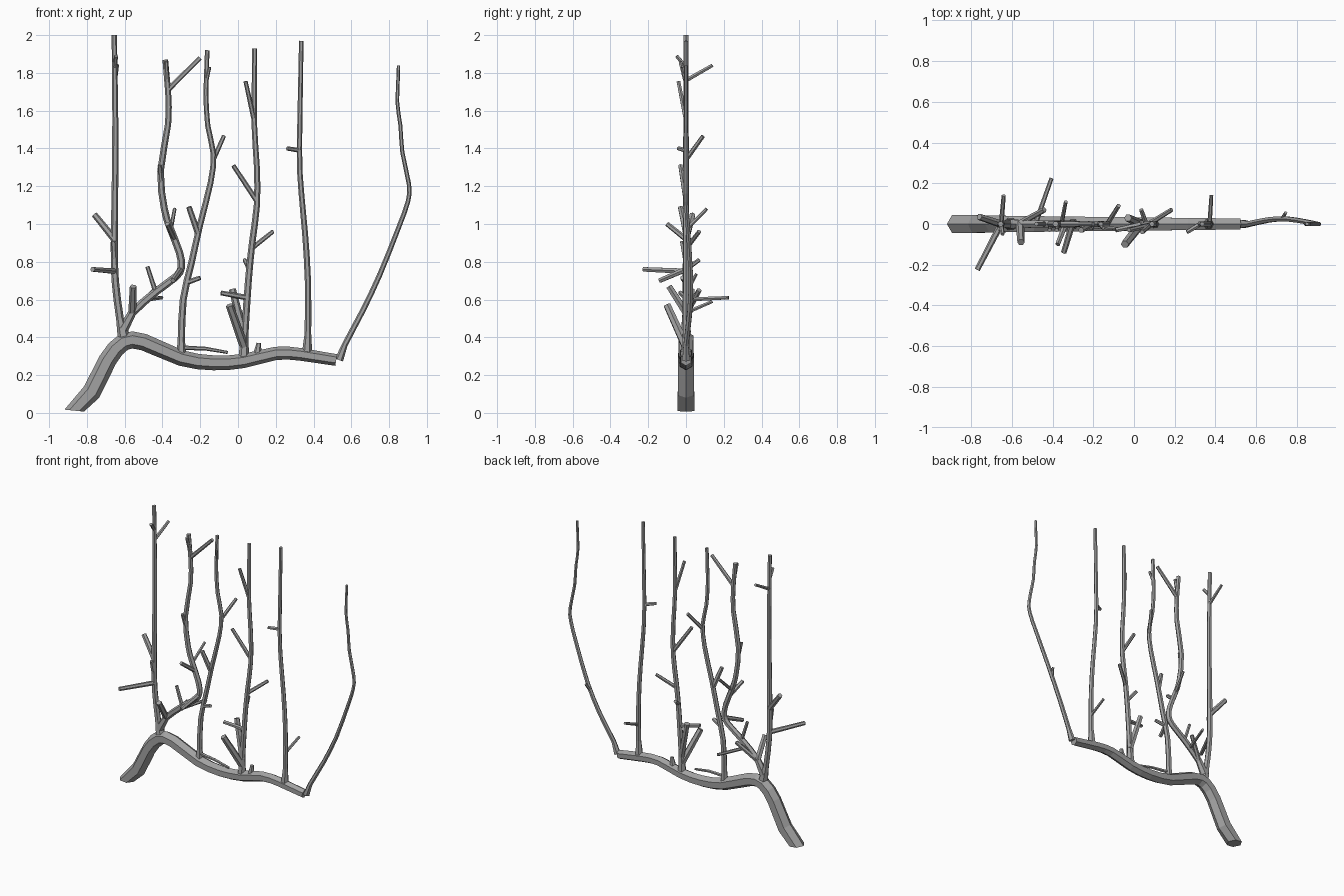
import bpy
import bmesh
import math
from mathutils import Vector

default_cube = bpy.data.objects.get("Cube")
if default_cube:
    bpy.data.objects.remove(default_cube, do_unlink=True)

SIDES = 6

bark = bpy.data.materials.new("grey_bark")
bark.use_nodes = True
bark_colour = (0.36, 0.36, 0.36, 1.0)
bark.diffuse_color = bark_colour
bark.node_tree.nodes["Principled BSDF"].inputs["Base Color"].default_value = bark_colour


def tube(name, points, start_radius, end_radius, flare=1.0, level_foot=False):
    """Flat-faced tapering tube along a path, with a wider foot if flared."""
    points = [Vector(p) for p in points]
    lengths = [0.0]
    for a, b in zip(points, points[1:]):
        lengths.append(lengths[-1] + (b - a).length)
    mesh = bmesh.new()
    rings = []
    last = len(points) - 1
    for i, point in enumerate(points):
        before, after = points[max(i - 1, 0)], points[min(i + 1, last)]
        tangent = (after - before).normalized()
        if i == 0 and level_foot:
            tangent = Vector((0.1, 0, 1)).normalized()
        guide = Vector((0, 1, 0)) if abs(tangent.y) < 0.8 else Vector((0, 0, 1))
        across = tangent.cross(guide).normalized()
        side = across.cross(tangent).normalized()
        radius = start_radius + (end_radius - start_radius) * lengths[i] / lengths[-1]
        if i == 0:
            radius *= flare
        ring = []
        for k in range(SIDES):
            angle = math.tau * k / SIDES
            offset = across * math.cos(angle) + side * math.sin(angle)
            ring.append(mesh.verts.new(point + offset * radius))
        rings.append(ring)
    for low, high in zip(rings, rings[1:]):
        for k in range(SIDES):
            n = (k + 1) % SIDES
            mesh.faces.new((low[k], low[n], high[n], high[k]))
    mesh.faces.new(rings[0])
    mesh.faces.new(rings[-1])
    bmesh.ops.recalc_face_normals(mesh, faces=mesh.faces)
    data = bpy.data.meshes.new(name)
    mesh.to_mesh(data)
    mesh.free()
    data.materials.append(bark)
    obj = bpy.data.objects.new(name, data)
    bpy.context.collection.objects.link(obj)


def rounded(path):
    """Add a softly curved midpoint to each inner span of a path."""
    path = [Vector(p) for p in path]
    result = [path[0]]
    for i in range(len(path) - 1):
        a, b = path[i], path[i + 1]
        if 0 < i < len(path) - 2:
            result.append((a + b) * 0.5625 - (path[i - 1] + path[i + 2]) * 0.0625)
        result.append(b)
    return result


def flat_path(*pairs):
    """Rounded path in the upright plane of the trunk, from x and z pairs."""
    return rounded([(x, 0, z) for x, z in pairs])


def point_at(path, height):
    """Point on a rising path at the given height."""
    for a, b in zip(path, path[1:]):
        if a.z <= height <= b.z:
            return a.lerp(b, (height - a.z) / (b.z - a.z))
    return path[-1]


def twig(name, shoot, height, tip, radius=0.014):
    """Straight twig growing from a shoot at a height out to its tip."""
    tube(name, [point_at(shoot, height), tip], radius, radius * 0.85)


# Thick trunk, rising from the ground and then running sideways
trunk = flat_path((-0.867, 0.012), (-0.775, 0.11), (-0.69, 0.28), (-0.605, 0.375),
                  (-0.5, 0.375), (-0.3, 0.29), (-0.13, 0.265), (0.03, 0.275),
                  (0.2, 0.315), (0.33, 0.31), (0.52, 0.28))
tube("trunk", trunk, 0.052, 0.031, level_foot=True)

# Upright shoots
first_shoot = flat_path((-0.6, 0.38), (-0.625, 0.5), (-0.65, 0.7), (-0.655, 0.9),
                        (-0.65, 1.3), (-0.65, 1.6), (-0.655, 2))
tube("first_shoot", first_shoot, 0.021, 0.014, flare=1.7)

crooked_shoot = flat_path((-0.61, 0.44), (-0.56, 0.53), (-0.43, 0.645), (-0.33, 0.72),
                          (-0.3, 0.77), (-0.31, 0.85), (-0.36, 0.98), (-0.39, 1.08),
                          (-0.41, 1.28), (-0.37, 1.53), (-0.37, 1.7), (-0.385, 1.87))
tube("crooked_shoot", crooked_shoot, 0.022, 0.015, flare=1.3)

third_shoot = flat_path((-0.3, 0.28), (-0.3, 0.38), (-0.29, 0.6), (-0.245, 0.8),
                        (-0.2, 1), (-0.145, 1.22), (-0.13, 1.37), (-0.16, 1.52),
                        (-0.17, 1.7), (-0.163, 1.92))
tube("third_shoot", third_shoot, 0.02, 0.012, flare=1.5)

middle_shoot = flat_path((0.03, 0.28), (0.035, 0.4), (0.055, 0.7), (0.075, 0.9),
                         (0.1, 1.1), (0.1, 1.3), (0.085, 1.55), (0.088, 1.93))
tube("middle_shoot", middle_shoot, 0.02, 0.013, flare=1.5)

fifth_shoot = flat_path((0.365, 0.3), (0.37, 0.42), (0.37, 0.7), (0.355, 0.95),
                        (0.335, 1.17), (0.325, 1.4), (0.335, 1.97))
tube("fifth_shoot", fifth_shoot, 0.018, 0.012, flare=1.6)

end_shoot = rounded([(0.535, 0, 0.28), (0.565, 0, 0.36), (0.66, 0.02, 0.54),
                     (0.75, 0.025, 0.73), (0.85, 0.01, 0.98), (0.9, 0, 1.12),
                     (0.905, 0, 1.21), (0.87, 0, 1.38), (0.86, 0, 1.52),
                     (0.843, 0, 1.65), (0.85, 0, 1.84)])
tube("end_shoot", end_shoot, 0.016, 0.009, flare=1.4)

# Twigs of the first shoot
twig("first_shoot_front_twig", first_shoot, 0.75, (-0.77, -0.225, 0.76), radius=0.016)
twig("first_shoot_side_twig", first_shoot, 0.92, (-0.76, 0.035, 1.05), radius=0.019)
twig("first_shoot_low_stub", first_shoot, 0.8, (-0.66, -0.02, 0.91), radius=0.016)
twig("first_shoot_top_twig", first_shoot, 1.76, (-0.64, 0.14, 1.84), radius=0.012)
twig("first_shoot_top_stub", first_shoot, 1.83, (-0.645, -0.05, 1.89), radius=0.012)

# Twigs of the crooked shoot
twig("crooked_shoot_thick_twig", crooked_shoot, 0.53, (-0.555, -0.09, 0.67), radius=0.021)
twig("crooked_shoot_rear_twig", crooked_shoot, 0.52, (-0.44, 0.07, 0.65), radius=0.016)
twig("crooked_shoot_long_rear_twig", crooked_shoot, 0.6, (-0.405, 0.225, 0.61), radius=0.012)
twig("crooked_shoot_upper_twig", crooked_shoot, 0.64, (-0.48, 0, 0.775), radius=0.013)
twig("crooked_shoot_elbow_twig", crooked_shoot, 0.76, (-0.345, -0.14, 0.7), radius=0.016)
twig("crooked_shoot_front_stub", crooked_shoot, 0.92, (-0.375, -0.1, 1), radius=0.015)
twig("crooked_shoot_back_stub", crooked_shoot, 0.97, (-0.335, 0.11, 1.08), radius=0.011)
twig("crooked_shoot_knot", crooked_shoot, 1.2, (-0.415, -0.03, 1.31), radius=0.012)
twig("crooked_shoot_top_twig", crooked_shoot, 1.71, (-0.2, 0, 1.88), radius=0.014)
twig("crooked_shoot_top_fork", crooked_shoot, 1.74, (-0.38, -0.03, 1.86), radius=0.012)

# Twigs of the third shoot
twig("third_shoot_low_twig", third_shoot, 0.69, (-0.2, -0.02, 0.715), radius=0.014)
twig("third_shoot_thick_twig", third_shoot, 0.95, (-0.26, -0.03, 1.09), radius=0.017)
twig("third_shoot_back_twig", third_shoot, 1.34, (-0.075, 0.09, 1.465), radius=0.013)
twig("third_shoot_top_stub", third_shoot, 1.75, (-0.15, -0.02, 1.83), radius=0.01)

# Twigs of the middle shoot
twig("middle_shoot_thick_twig", middle_shoot, 0.35, (-0.045, -0.1, 0.57), radius=0.024)
twig("middle_shoot_second_twig", middle_shoot, 0.4, (-0.03, 0.03, 0.655), radius=0.022)
twig("middle_shoot_level_twig", middle_shoot, 0.61, (-0.09, -0.03, 0.635), radius=0.015)
twig("middle_shoot_back_stub", middle_shoot, 0.76, (0.035, 0.07, 0.81), radius=0.013)
twig("middle_shoot_rear_twig", middle_shoot, 0.87, (0.185, 0.07, 0.96), radius=0.013)
twig("middle_shoot_left_twig", middle_shoot, 1.12, (-0.025, -0.03, 1.31), radius=0.014)
twig("middle_shoot_top_twig", middle_shoot, 1.55, (0.04, -0.04, 1.755), radius=0.013)

# Twigs of the outer shoots
twig("fifth_shoot_rear_twig", fifth_shoot, 0.53, (0.38, 0.14, 0.59), radius=0.011)
twig("fifth_shoot_side_twig", fifth_shoot, 1.39, (0.26, -0.04, 1.4), radius=0.013)
twig("end_shoot_stub", end_shoot, 0.68, (0.745, 0.055, 0.735), radius=0.01)

# Small growths directly on the trunk
tube("trunk_thin_twig", [(-0.29, 0, 0.345), (-0.17, -0.015, 0.34), (-0.055, -0.025, 0.32)],
     0.012, 0.008)
tube("trunk_stub", [(0.1, 0, 0.29), (0.11, 0, 0.37)], 0.026, 0.012)
